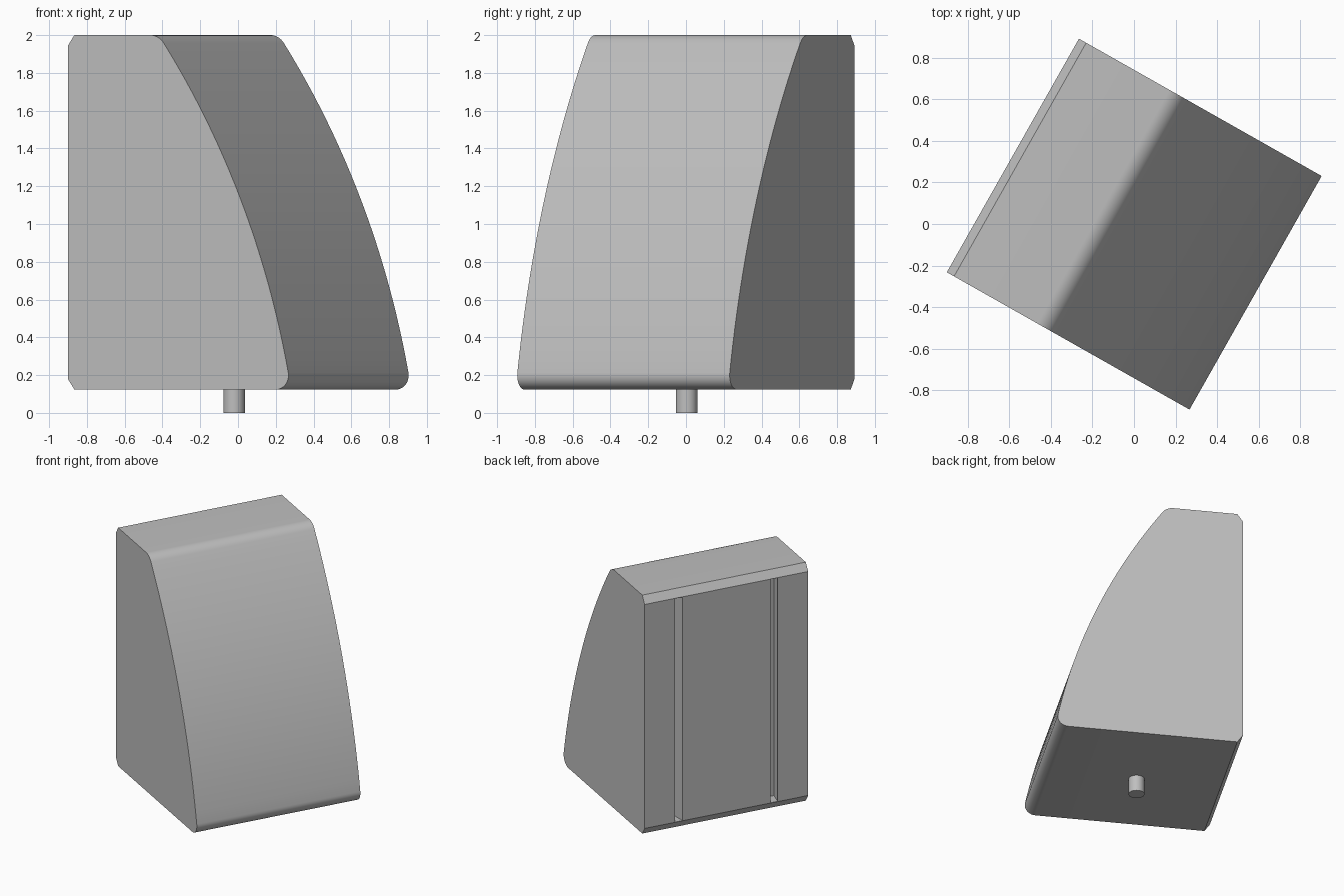
import bpy
import bmesh
from math import asin, cos, sin, pi, radians

if "Cube" in bpy.data.objects:
    bpy.data.objects.remove(bpy.data.objects["Cube"])

YAW = radians(-29.5)              # whole housing is turned about z
HALF_W = 0.646                    # half width
BACK = -0.67                      # back face position
Z0, Z1 = 0.124, 2.0               # underside and top
CHAMFER_D, CHAMFER_H = 0.04, 0.057
CX, CZ, R = -3.817, -0.699, 4.58  # circle of the curved front

grey = bpy.data.materials.new("grey")
grey.use_nodes = True
grey.diffuse_color = (0.52, 0.52, 0.52, 1)
grey.node_tree.nodes["Principled BSDF"].inputs["Base Color"].default_value = grey.diffuse_color


def prism(name, points, offset):
    """Extrude a closed outline of 3D points by an offset."""
    bm = bmesh.new()
    face = bm.faces.new([bm.verts.new(p) for p in points])
    extruded = bmesh.ops.extrude_face_region(bm, geom=[face], use_keep_orig=True)["geom"]
    bmesh.ops.translate(bm, vec=offset, verts=[v for v in extruded if isinstance(v, bmesh.types.BMVert)])
    bmesh.ops.recalc_face_normals(bm, faces=bm.faces)
    mesh = bpy.data.meshes.new(name)
    bm.to_mesh(mesh)
    bm.free()
    obj = bpy.data.objects.new(name, mesh)
    obj.rotation_euler.z = YAW
    mesh.materials.append(grey)
    bpy.context.collection.objects.link(obj)
    return obj


def arc(cx, cz, r, a0, a1, n):
    return [(cx + r * cos(a0 + (a1 - a0) * i / n), cz + r * sin(a0 + (a1 - a0) * i / n))
            for i in range(n + 1)]


def corner(z, r):
    """Angle and centre of a fillet tangent to the curved front."""
    a = asin((z - CZ) / (R - r))
    return a, CX + (R - r) * cos(a)


# Side profile: chamfered back, rounded front corners, curved front
r_low, r_top = 0.075, 0.1
a_low, x_low = corner(Z0 + r_low, r_low)
a_top, x_top = corner(Z1 - r_top, r_top)
profile = [(BACK + CHAMFER_D, Z1), (BACK, Z1 - CHAMFER_H),
           (BACK, Z0 + CHAMFER_H), (BACK + CHAMFER_D, Z0)]
profile += arc(x_low, Z0 + r_low, r_low, -pi / 2, a_low, 10)
profile += arc(CX, CZ, R, a_low, a_top, 24)[1:-1]
profile += arc(x_top, Z1 - r_top, r_top, a_top, pi / 2, 8)
housing = prism("housing", [(x, -HALF_W, z) for x, z in profile], (0, 2 * HALF_W, 0))

# Two outward-leaning mounting slots in the back face
bottom, height = Z0 + CHAMFER_H + 0.002, Z1 - Z0 - 2 * CHAMFER_H - 0.004
depth, lean = 0.1, 0.017
for side in (-1, 1):
    outline = [(BACK + d, side * (w + lean * d / depth), bottom)
               for d, w in ((-0.05, 0.347), (depth, 0.347), (depth, 0.405), (-0.05, 0.405))]
    cutter = prism("slot_cutter", outline, (0, 0, height))
    cutter.hide_render = True
    cut = housing.modifiers.new("slot", "BOOLEAN")
    cut.operation = "DIFFERENCE"
    cut.solver = "EXACT"
    cut.object = cutter
    bpy.context.view_layer.objects.active = housing
    bpy.ops.object.modifier_apply(modifier=cut.name)
    bpy.data.objects.remove(cutter)

# Round peg under the housing
bpy.ops.mesh.primitive_cylinder_add(vertices=32, radius=0.057, depth=Z0 + 0.01,
                                    location=(-0.021, 0.003, (Z0 + 0.01) / 2))
peg = bpy.context.object
peg.name = "peg"
peg.data.materials.append(grey)

# Smooth curves with crisp edges
for obj in (housing, peg):
    bpy.ops.object.select_all(action="DESELECT")
    obj.select_set(True)
    bpy.context.view_layer.objects.active = obj
    bpy.ops.object.shade_smooth_by_angle(angle=radians(30))
